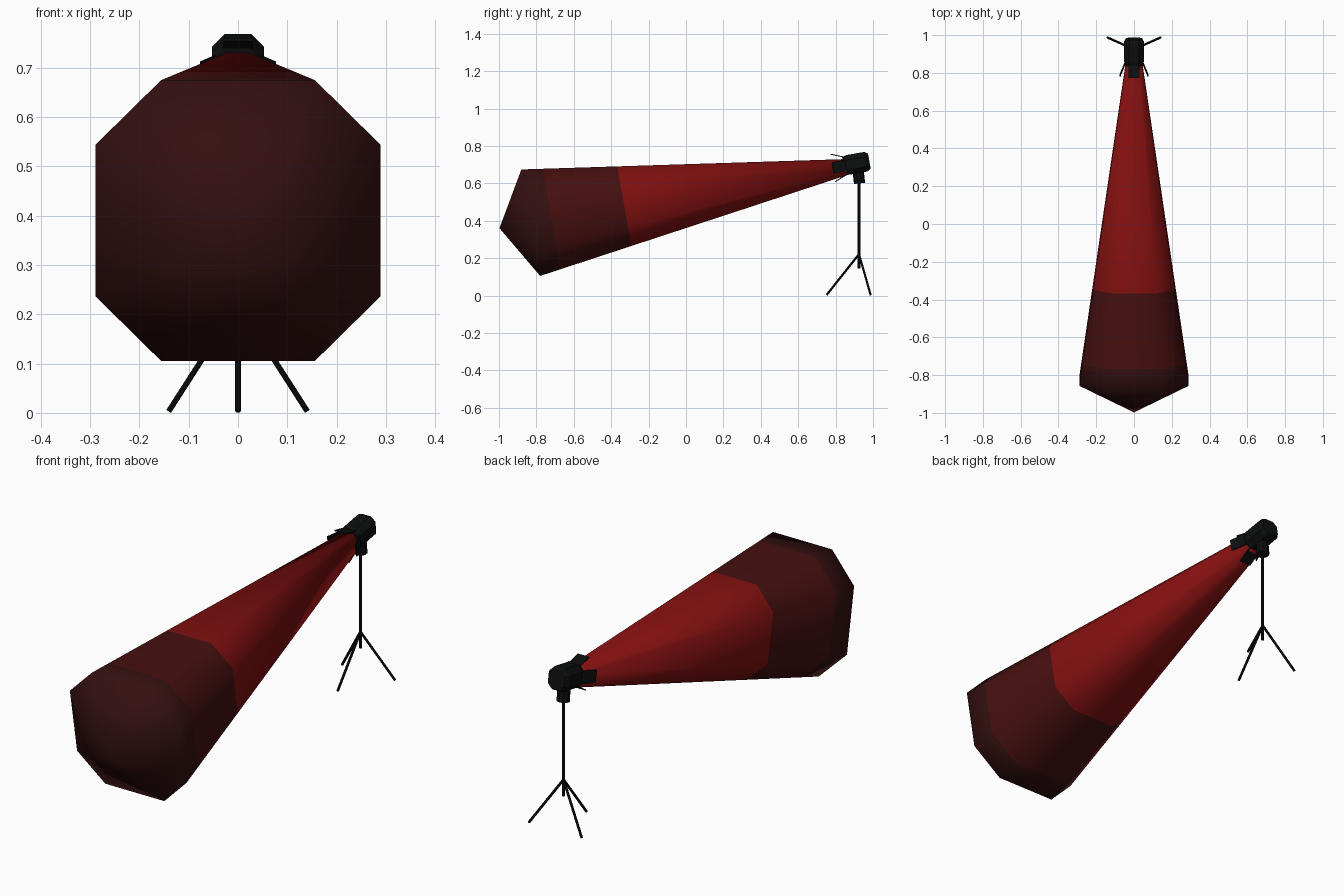
import bpy, bmesh, math
from mathutils import Vector, Matrix

if "Cube" in bpy.data.objects:
    bpy.data.objects.remove(bpy.data.objects["Cube"])


def material(name, rgb):
    m = bpy.data.materials.new(name)
    m.diffuse_color = (*rgb, 1)
    m.use_nodes = True
    m.node_tree.nodes["Principled BSDF"].inputs["Base Color"].default_value = m.diffuse_color
    return m


RED = material("beam red", (0.22, 0.005, 0.005))
MID = material("beam dim red", (0.062, 0.005, 0.005))
DARK = material("beam dark red", (0.034, 0.005, 0.005))
BLACK = material("matte black", (0.004, 0.0045, 0.0045))

# Lamp frame: local z points forward along the beam, local y is up, tilted 10 degrees
FRAME = Matrix.Translation((0, -0.83, 0.39)) @ Matrix.Rotation(math.radians(100), 4, 'X')


def finish(name, bm, mats, matrix=Matrix(), smooth=False):
    bmesh.ops.recalc_face_normals(bm, faces=bm.faces)
    me = bpy.data.meshes.new(name)
    bm.to_mesh(me)
    bm.free()
    me.transform(matrix)
    for m in mats:
        me.materials.append(m)
    for p in me.polygons:
        p.use_smooth = smooth
    ob = bpy.data.objects.new(name, me)
    bpy.context.collection.objects.link(ob)
    return ob


def octagon(a, b):
    # chamfered square: half width a, half length of each flat b
    return [(a, -b), (a, b), (b, a), (-b, a), (-a, b), (-a, -b), (-b, -a), (b, -a)]


def loft(bm, rings, mats_per_band=None):
    loops = [[bm.verts.new(p) for p in r] for r in rings]
    for i, (lo, hi) in enumerate(zip(loops, loops[1:])):
        n = len(lo)
        for k in range(n):
            f = bm.faces.new((lo[k], lo[(k + 1) % n], hi[(k + 1) % n], hi[k]))
            if mats_per_band:
                f.material_index = mats_per_band[i]
    return loops


def ring(a, b, z, dy=0):
    return [(x, y + dy, z) for x, y in octagon(a, b)]


# Light beam: tapered octagon in three fading bands with a pointed end
bm = bmesh.new()
rings = []
for s in (1.72, 0.508, 0.112, 0):
    a = 0.289 - (0.289 - 0.042) * s / 1.72
    rings.append(ring(a, a * 0.54, -s))
loops = loft(bm, rings, [0, 1, 2])
bm.faces.new(loops[0])
tip = bm.verts.new((0, 0, 0.17))
for k in range(8):
    f = bm.faces.new((loops[-1][k], loops[-1][(k + 1) % 8], tip))
    f.material_index = 2
finish("light_beam", bm, [RED, MID, DARK], FRAME, smooth=True)

# Lamp housing
bm = bmesh.new()
loops = loft(bm, [ring(0.046, 0.024, -1.70, 0.010), ring(0.053, 0.027, -1.725, 0.010),
                  ring(0.053, 0.027, -1.82, 0.010), ring(0.042, 0.022, -1.84, 0.010)])
bm.faces.new(loops[0])
bm.faces.new(loops[-1])
finish("lamp_housing", bm, [BLACK], FRAME)

# Four barn doors flaring out from the front of the housing
for i, name in enumerate(("right", "top", "left", "bottom")):
    bm = bmesh.new()
    bmesh.ops.create_cube(bm, size=1)
    bmesh.ops.scale(bm, vec=(0.005, 0.06, 0.078), verts=bm.verts)
    hinge = (Matrix.Rotation(i * math.pi / 2, 4, 'Z') @ Matrix.Translation((0.046, 0, -1.712))
             @ Matrix.Rotation(math.radians(22), 4, 'Y') @ Matrix.Translation((0, 0, 0.037)))
    finish("barn_door_" + name, bm, [BLACK],
           FRAME @ Matrix.Translation((0, 0.008, 0)) @ hinge)


def rod(name, p, q, r, sides=8):
    p, q = Vector(p), Vector(q)
    bm = bmesh.new()
    bmesh.ops.create_cone(bm, cap_ends=True, segments=sides, radius1=r, radius2=r,
                          depth=(q - p).length)
    rot = (q - p).to_track_quat('Z', 'Y').to_matrix().to_4x4()
    return finish(name, bm, [BLACK], Matrix.Translation((p + q) / 2) @ rot)


# Stand: swivel mount, pole and three legs
PY = 0.925
rod("swivel_mount", (0, PY + 0.003, 0.60), (0, PY - 0.005, 0.67), 0.03, 10)
rod("stand_pole", (0, PY, 0.145), (0, PY, 0.62), 0.007)
for name, foot in (("left", (-0.14, 0.987, 0.004)), ("right", (0.14, 0.987, 0.004)),
                   ("front", (0, 0.752, 0.004))):
    rod("stand_leg_" + name, (0, PY, 0.222), foot, 0.006)
